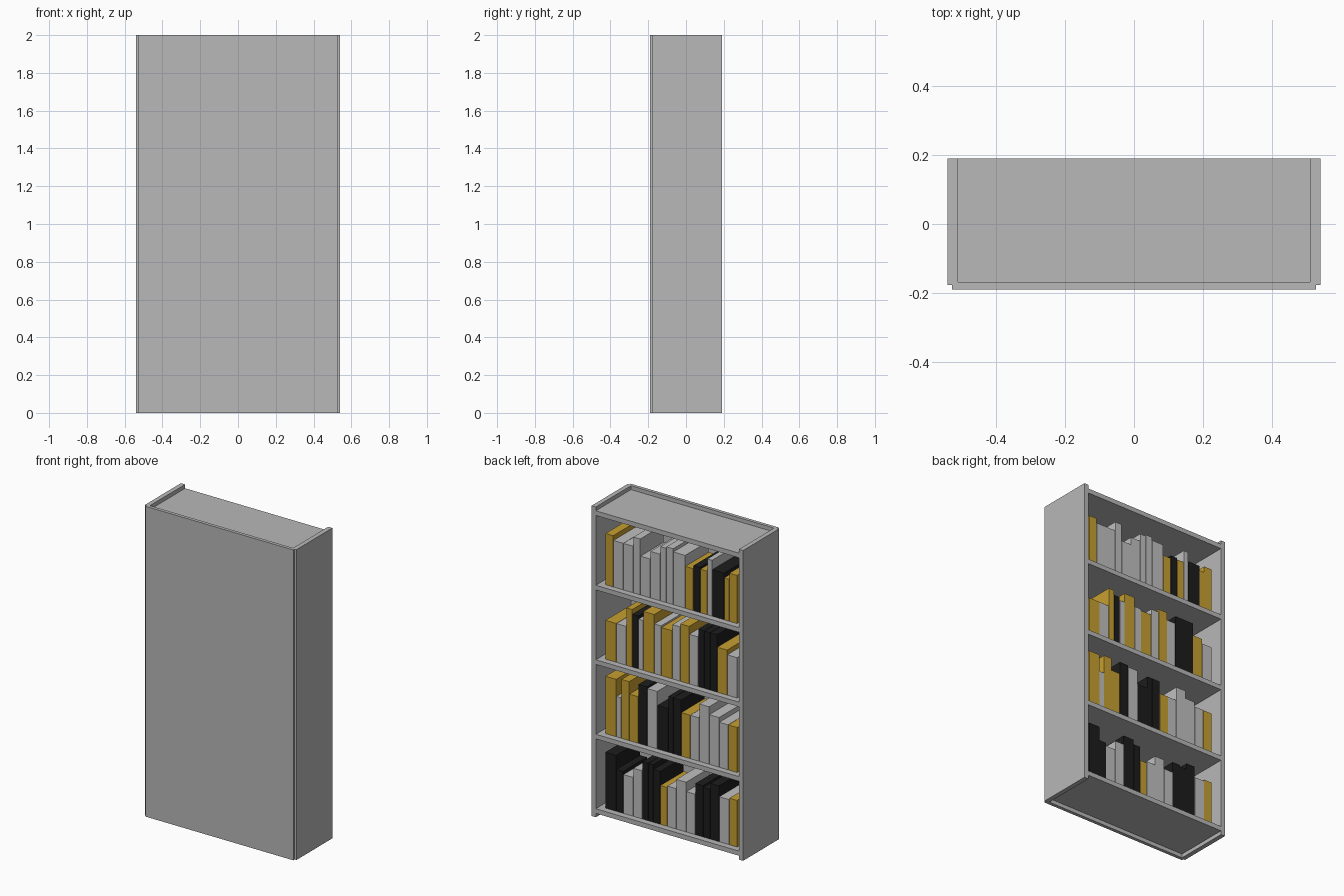
import bpy
import bmesh

if "Cube" in bpy.data.objects:
    bpy.data.objects.remove(bpy.data.objects["Cube"], do_unlink=True)


def make_material(name, rgb):
    mat = bpy.data.materials.new(name)
    mat.use_nodes = True
    color = (*rgb, 1.0)
    mat.diffuse_color = color
    mat.node_tree.nodes["Principled BSDF"].inputs["Base Color"].default_value = color
    return mat


case_grey = make_material("case grey", (0.48, 0.48, 0.48))
book_colors = {
    "w": make_material("book light grey", (0.53, 0.53, 0.53)),
    "g": make_material("book gold", (0.57, 0.35, 0.03)),
    "b": make_material("book black", (0.012, 0.012, 0.012)),
}


def finish(name, bm, mat):
    bmesh.ops.recalc_face_normals(bm, faces=bm.faces)
    mesh = bpy.data.meshes.new(name)
    bm.to_mesh(mesh)
    bm.free()
    mesh.materials.append(mat)
    obj = bpy.data.objects.new(name, mesh)
    bpy.context.collection.objects.link(obj)
    return obj


def prism(name, outline, z0, z1, mat):
    """Extrude a flat xy outline from z0 up to z1."""
    bm = bmesh.new()
    base = bm.faces.new([bm.verts.new((x, y, z0)) for x, y in outline])
    top = bmesh.ops.extrude_face_region(bm, geom=[base])["geom"]
    verts = [v for v in top if isinstance(v, bmesh.types.BMVert)]
    bmesh.ops.translate(bm, verts=verts, vec=(0, 0, z1 - z0))
    return finish(name, bm, mat)


def box(name, x0, x1, y0, y1, z0, z1, mat):
    return prism(name, [(x0, y0), (x1, y0), (x1, y1), (x0, y1)], z0, z1, mat)


# Overall case sizes
HEIGHT = 2.0
OUTER, INNER, LIP = 0.54, 0.51, 0.527
Y_FACE, Y_SEAT, Y_INNER, Y_OPEN = -0.19, -0.177, -0.168, 0.19
BOARD, FIRST, STEP = 0.03, 0.025, 0.48

# Side walls
for name, sign in (("left_side", 1), ("right_side", -1)):
    xa, xb = sorted((sign * INNER, sign * OUTER))
    box(name, xa, xb, Y_SEAT, Y_OPEN, 0, HEIGHT, case_grey)

# Closing panel, lipped over the side walls
half = [(LIP, Y_FACE), (LIP, Y_SEAT), (INNER, Y_SEAT), (INNER, Y_INNER)]
prism("closing_panel", half + [(-x, y) for x, y in reversed(half)],
      0, HEIGHT, case_grey)

# Bottom, shelves and top
board_names = ["bottom_board", "lower_shelf", "middle_shelf", "upper_shelf", "top_board"]
for i, name in enumerate(board_names):
    z = FIRST + i * STEP
    box(name, -INNER, INNER, Y_INNER, Y_OPEN, z, z + BOARD, case_grey)

# Books per shelf from the bottom: colours, relative widths, heights in hundredths
shelves = [
    ("bbwwbbbgwwwbbbwg",
     [11, 7, 10, 9, 6, 5, 7, 7, 9, 10, 9, 8, 7, 9, 10, 8],
     [36, 27, 25, 31, 37, 37, 34, 25, 26, 32, 26, 33, 32, 36, 29, 30]),
    ("gwggbwbbbgwwwwg",
     [11, 5, 8, 9, 9, 10, 11, 5, 8, 9, 9, 10, 10, 9, 9],
     [37, 26, 38, 30, 38, 37, 28, 36, 36, 28, 28, 37, 32, 29, 29]),
    ("gwgbwgwgwgwbbbgw",
     [11, 10, 6, 6, 5, 11, 7, 11, 8, 9, 9, 6, 6, 7, 10, 10],
     [25, 25, 37, 34, 32, 38, 32, 31, 35, 37, 32, 37, 37, 37, 29, 26]),
    ("gwwwwwwwwgbgwbgg",
     [8, 10, 10, 7, 10, 10, 6, 7, 12, 8, 7, 7, 5, 12, 5, 8],
     [33, 30, 30, 36, 25, 30, 35, 36, 34, 27, 29, 28, 36, 30, 27, 31]),
]
ROW_HALF, BOOK_FRONT, BOOK_DEPTH, GAP = 0.47, 0.15, 0.24, 0.001

for row, (colors, widths, heights) in enumerate(shelves):
    z = FIRST + row * STEP + BOARD
    unit = 2 * ROW_HALF / sum(widths)
    x = ROW_HALF
    for n, (c, w, h) in enumerate(zip(colors, widths, heights)):
        x_next = x - w * unit
        box(f"book_shelf{row + 1}_{n + 1}", x_next + GAP, x - GAP,
            BOOK_FRONT - BOOK_DEPTH, BOOK_FRONT, z, z + h / 100, book_colors[c])
        x = x_next
